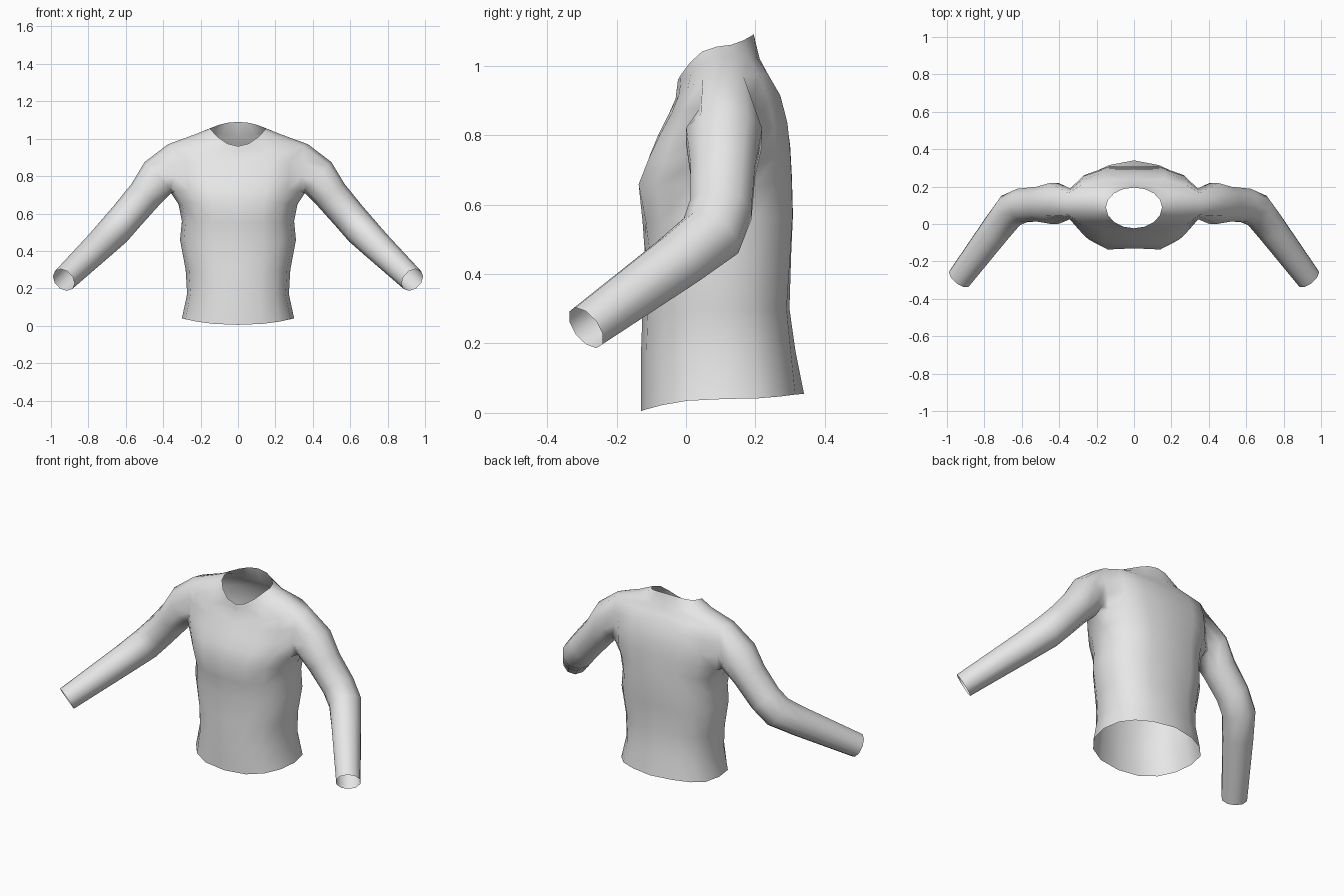
import bpy, bmesh, math
from mathutils import Vector

if "Cube" in bpy.data.objects:
    bpy.data.objects.remove(bpy.data.objects["Cube"])

fabric = bpy.data.materials.new("light grey fabric")
fabric.diffuse_color = (0.8, 0.8, 0.8, 1)
fabric.use_nodes = True
fabric.node_tree.nodes["Principled BSDF"].inputs["Base Color"].default_value = fabric.diffuse_color

# Torso rings: z front, z side, z back, half width, y front, y back, bust, shoulder blade
ROWS = [
    (0.005, 0.04, 0.055, 0.300, -0.130, 0.340, 0.000, -0.010),
    (0.160, 0.17, 0.180, 0.272, -0.130, 0.315, 0.000, 0.000),
    (0.300, 0.30, 0.300, 0.280, -0.125, 0.298, 0.000, 0.004),
    (0.450, 0.46, 0.460, 0.310, -0.118, 0.303, 0.000, 0.010),
    (0.550, 0.56, 0.570, 0.300, -0.125, 0.308, 0.006, 0.012),
    (0.660, 0.65, 0.680, 0.318, -0.130, 0.305, 0.022, 0.012),
    (0.740, 0.71, 0.770, 0.358, -0.105, 0.300, 0.015, 0.012),
    (0.800, 0.80, 0.840, 0.365, -0.080, 0.290, 0.008, 0.014),
    (0.860, 0.88, 0.920, 0.370, -0.050, 0.268, 0.002, 0.014),
    (0.905, 0.97, 0.975, 0.375, -0.030, 0.235, 0.000, 0.010),
    (0.930, 1.025, 1.020, 0.225, -0.027, 0.212, 0.000, 0.000),
    (0.960, 1.055, 1.090, 0.150, -0.023, 0.195, 0.000, 0.000),
]
COLS = 8           # segments from front centre to back centre
ARMPIT, TOP = 6, 9  # rows bounding the armhole

# Sleeve rings: centre, radius
SLEEVE = [
    ((0.425, 0.110, 0.795), 0.115),
    ((0.497, 0.106, 0.700), 0.098),
    ((0.595, 0.100, 0.585), 0.094),
    ((0.660, 0.072, 0.510), 0.094),
    ((0.735, -0.025, 0.435), 0.086),
    ((0.932, -0.288, 0.245), 0.070),
]


def power(v, p):
    return math.copysign(abs(v) ** p, v)


def torso_point(row, col):
    zf, zs, zb, w, yf, yb, bust, blade = row
    a = math.pi * (col / COLS - 0.5)
    s, c = math.sin(a), max(0.0, math.cos(a))
    p = 0.85 if w > 0.24 else 1.0
    mid = 0.11 if w > 0.16 else 0.09
    x = w * power(c, p) if 0 < col < COLS else 0.0
    y = mid + power(s, p) * ((yb - mid) if s > 0 else (mid - yf))
    z = zs + ((zb if s > 0 else zf) - zs) * s * s
    # Chest and shoulder blades stand out beside the centre line
    y -= bust * {1: 1.0, 2: 0.8}.get(col, 0)
    y += blade * {7: 1.0, 6: 0.8}.get(col, 0)
    return Vector((x, y, z))


bm = bmesh.new()
grid = [[bm.verts.new(torso_point(r, c)) for c in range(COLS + 1)] for r in ROWS]

# Torso and yoke, leaving the armhole open
for r in range(len(ROWS) - 1):
    for c in range(COLS):
        if ARMPIT <= r < TOP and c in (3, 4):
            continue
        bm.faces.new((grid[r][c], grid[r][c + 1], grid[r + 1][c + 1], grid[r + 1][c]))
for r in range(ARMPIT + 1, TOP):
    bm.verts.remove(grid[r][4])

# Armhole loop from the armpit up the front, over the shoulder, down the back
loop = [grid[ARMPIT][4]]
loop += [grid[r][3] for r in range(ARMPIT, TOP + 1)]
loop += [grid[TOP][4]]
loop += [grid[r][5] for r in range(TOP, ARMPIT - 1, -1)]

# Sleeve continued from the armhole
n = len(loop)
centres = [Vector((0.34, 0.11, 0.85))] + [Vector(c) for c, _ in SLEEVE]
for i, (_, radius) in enumerate(SLEEVE, 1):
    before = (centres[i] - centres[i - 1]).normalized()
    after = (centres[min(i + 1, len(SLEEVE))] - centres[i]).normalized()
    t = (before + after).normalized()
    front = Vector((0, -1, 0))
    front = (front - t * front.dot(t)).normalized()
    up = t.cross(front)
    if up.z < 0:
        up = -up
    ring = []
    for k in range(n):
        a = 2 * math.pi * k / n
        ring.append(bm.verts.new(
            centres[i] + radius * (math.sin(a) * front - 0.95 * math.cos(a) * up)))
    for k in range(n):
        m = (k + 1) % n
        bm.faces.new((loop[k], loop[m], ring[m], ring[k]))
    loop = ring

bmesh.ops.recalc_face_normals(bm, faces=bm.faces)
if sum(f.normal.y * (f.calc_center_median().y - 0.1) for f in bm.faces) < 0:
    bmesh.ops.reverse_faces(bm, faces=bm.faces)
for f in bm.faces:
    f.smooth = True

mesh = bpy.data.meshes.new("long_sleeve_shirt")
bm.to_mesh(mesh)
bm.free()
mesh.materials.append(fabric)
shirt = bpy.data.objects.new("long_sleeve_shirt", mesh)
bpy.context.collection.objects.link(shirt)

# Left half mirrors the right half
mirror = shirt.modifiers.new("mirror", 'MIRROR')
mirror.use_axis = (True, False, False)
mirror.use_clip = True
mirror.merge_threshold = 0.001
